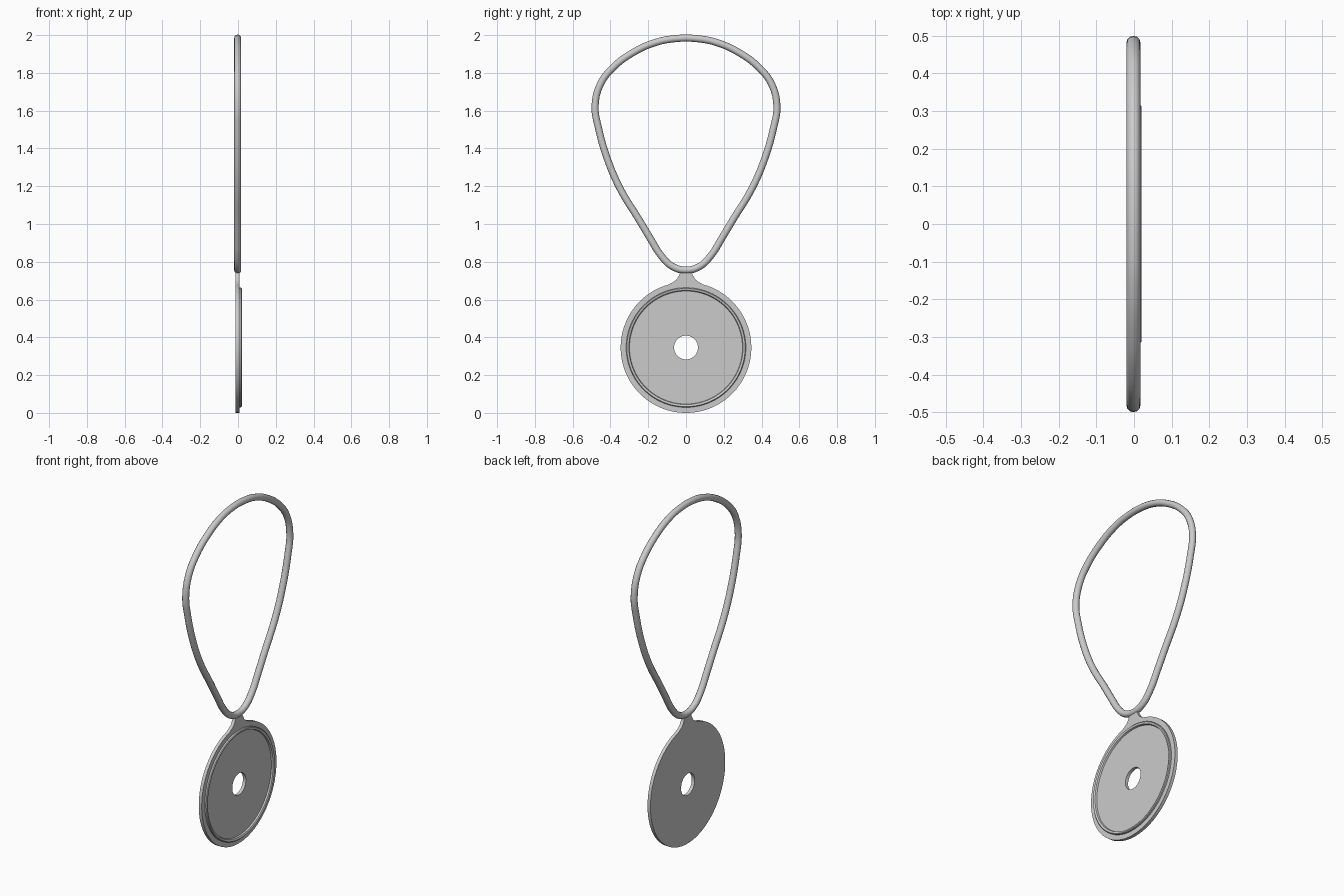
import bpy, bmesh, math
from mathutils import Matrix

if "Cube" in bpy.data.objects:
    bpy.data.objects.remove(bpy.data.objects["Cube"])

CZ = 0.346          # height of the disc centre
R = 0.346           # disc radius
# local (x, y, z) -> world (y, z, x)
TO_SIDE = Matrix(((0, 0, 1, 0), (1, 0, 0, 0), (0, 1, 0, 0), (0, 0, 0, 1)))


def finish(obj, angle=35):
    bpy.ops.object.select_all(action='DESELECT')
    obj.select_set(True)
    bpy.context.view_layer.objects.active = obj
    if obj.type == 'CURVE':
        bpy.ops.object.convert(target='MESH')
    bpy.ops.object.shade_smooth_by_angle(angle=math.radians(angle))


def add_poly(curve, pts):
    s = curve.splines.new('POLY')
    s.points.add(len(pts) - 1)
    for p, (a, b) in zip(s.points, pts):
        p.co = (a, b, 0, 1)
    s.use_cyclic_u = True


def arc(r, a0, a1, n):
    return [(r * math.cos(a0 + (a1 - a0) * i / n), CZ + r * math.sin(a0 + (a1 - a0) * i / n))
            for i in range(n + 1)]


def lathe(name, profile, steps=96):
    """Closed (radius, x) profile spun round the disc axis."""
    bm = bmesh.new()
    rings = []
    for i in range(steps):
        t = 2 * math.pi * i / steps
        rings.append([bm.verts.new((x, r * math.cos(t), CZ + r * math.sin(t))) for r, x in profile])
    n = len(profile)
    for i in range(steps):
        a, b = rings[i], rings[(i + 1) % steps]
        for j in range(n):
            k = (j + 1) % n
            bm.faces.new((a[j], a[k], b[k], b[j]))
    bmesh.ops.recalc_face_normals(bm, faces=bm.faces)
    me = bpy.data.meshes.new(name)
    bm.to_mesh(me)
    bm.free()
    obj = bpy.data.objects.new(name, me)
    bpy.context.collection.objects.link(obj)
    finish(obj)


# flat disc with flared hanging tab and centre hole
plate = bpy.data.curves.new("disc_plate", 'CURVE')
plate.dimensions = '2D'
plate.fill_mode = 'BOTH'
plate.extrude = 0.0095
half = math.radians(15)
tab = [(-0.066, 0.694), (-0.05, 0.706), (-0.036, 0.73), (-0.028, 0.75)]
outline = arc(R, math.pi / 2 + half, 2.5 * math.pi - half, 90)
outline += [(-y, z) for y, z in tab] + tab[::-1]
add_poly(plate, outline)
add_poly(plate, arc(0.063, 0, 2 * math.pi, 40)[:-1])
plate_obj = bpy.data.objects.new("disc_plate", plate)
plate_obj.matrix_world = Matrix.Translation((-0.0025, 0, 0)) @ TO_SIDE
bpy.context.collection.objects.link(plate_obj)
finish(plate_obj)

# raised rim on the +x face
lathe("raised_rim", [(0.317, 0.004), (0.317, 0.016), (0.313, 0.02), (0.308, 0.02),
                     (0.302, 0.016), (0.298, 0.004)])

# cord loop, right half mirrored to the left
side = [(0.07, 0.774), (0.13, 0.83), (0.19, 0.925), (0.25, 1.025), (0.345, 1.18),
        (0.413, 1.335), (0.465, 1.515), (0.4815, 1.62), (0.455, 1.737), (0.39, 1.825),
        (0.285, 1.905), (0.165, 1.96), (0.06, 1.981)]
path = [(0, 0.756)] + side + [(-y, z) for y, z in side[::-1]]
cord = bpy.data.curves.new("cord_loop", 'CURVE')
cord.dimensions = '3D'
cord.bevel_depth = 0.0187
cord.bevel_resolution = 4
cord.resolution_u = 4
s = cord.splines.new('BEZIER')
s.bezier_points.add(len(path) - 1)
for p, (y, z) in zip(s.bezier_points, path):
    p.co = (-0.0015, y, z)
    p.handle_left_type = p.handle_right_type = 'AUTO'
s.use_cyclic_u = True
cord_obj = bpy.data.objects.new("cord_loop", cord)
bpy.context.collection.objects.link(cord_obj)
finish(cord_obj, 60)
